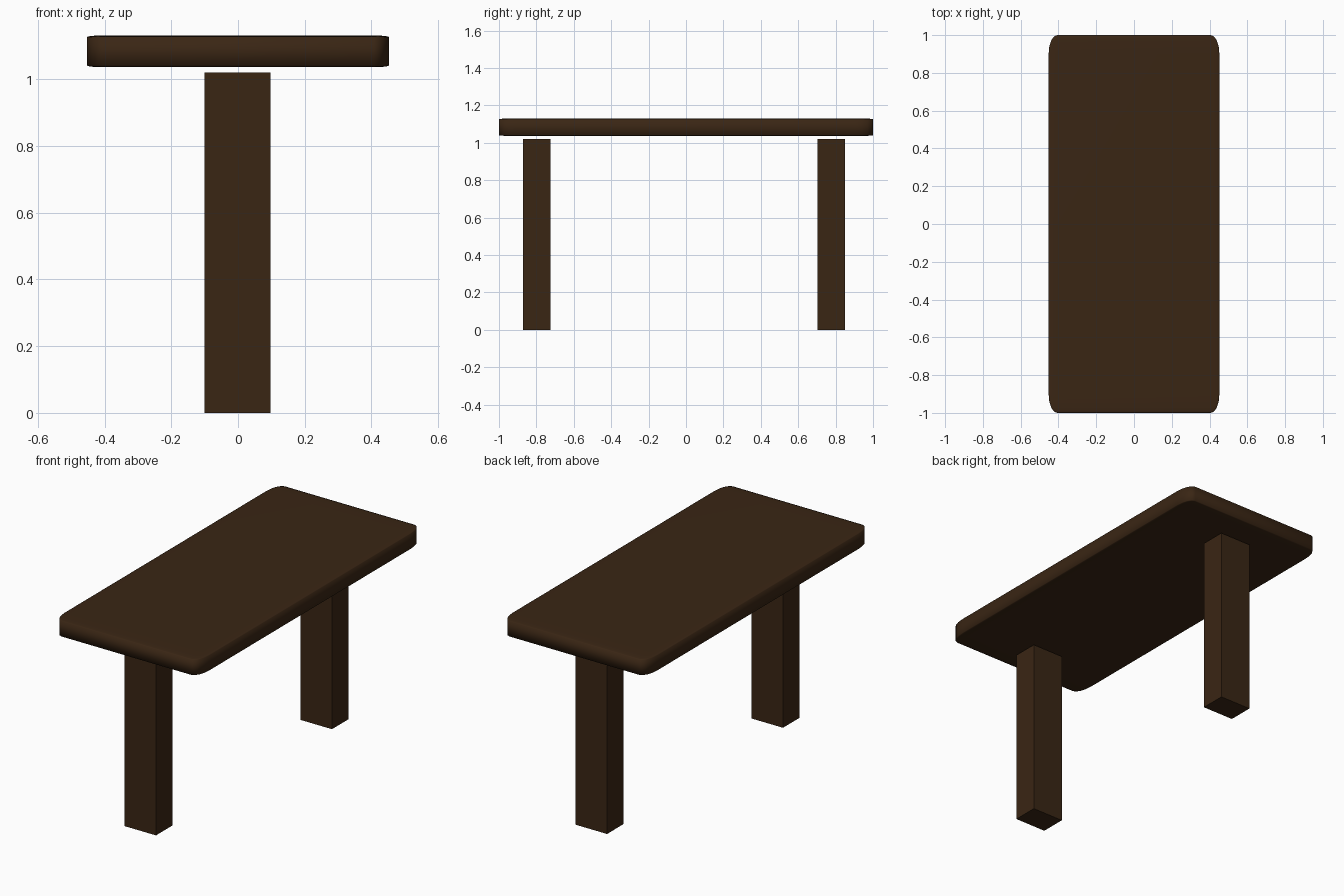
import bpy

if "Cube" in bpy.data.objects:
    bpy.data.objects.remove(bpy.data.objects["Cube"])

wood = bpy.data.materials.new("dark_wood")
wood.diffuse_color = (0.042, 0.019, 0.007, 1)
wood.use_nodes = True
wood.node_tree.nodes["Principled BSDF"].inputs["Base Color"].default_value = wood.diffuse_color


def block(name, x, y, z):
    """Box from (min, max) ranges on each axis; object keeps its scale."""
    ranges = (x, y, z)
    bpy.ops.mesh.primitive_cube_add(size=2, location=[(a + b) / 2 for a, b in ranges])
    ob = bpy.context.object
    ob.name = name
    ob.scale = [(b - a) / 2 for a, b in ranges]
    ob.data.materials.append(wood)
    return ob


# Tabletop: bevel acts before the object scale, giving stretched round corners
top = block("tabletop", (-0.452, 0.452), (-1.0, 1.0), (1.036, 1.131))
bevel = top.modifiers.new("rounded_edges", "BEVEL")
bevel.width = 0.1
bevel.segments = 4
# Bake the bevel at unit scale so its proportions follow the slab
bpy.ops.object.modifier_apply(modifier=bevel.name)
bpy.ops.object.transform_apply(location=False, rotation=False, scale=True)
bpy.ops.object.shade_smooth()

# Two square-cut legs, stopping just short of the tabletop
for name, y in (("front_leg", (-0.872, -0.725)), ("back_leg", (0.702, 0.849))):
    block(name, (-0.1, 0.097), y, (0.0, 1.02))
